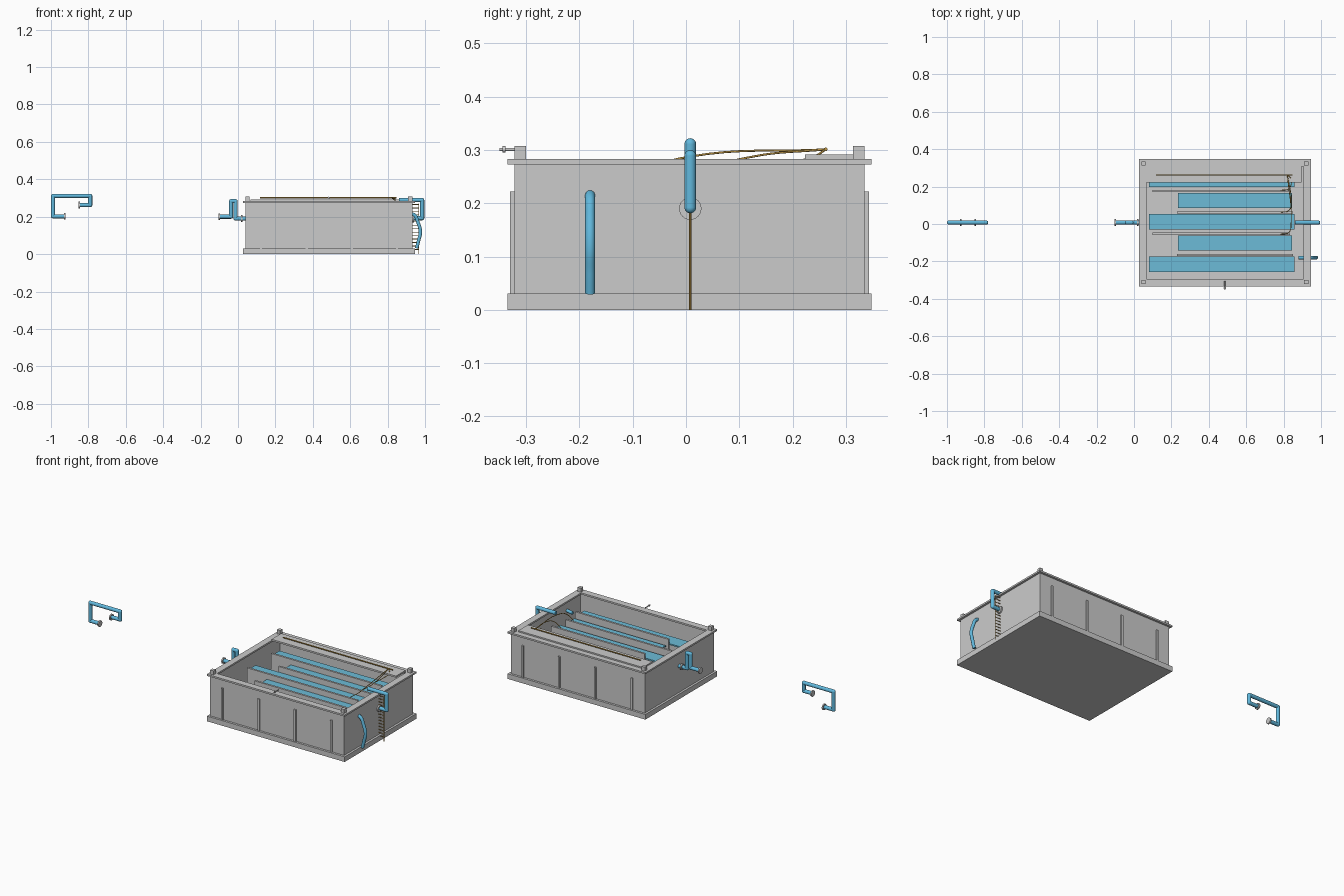
import bpy
import math
from mathutils import Vector

if "Cube" in bpy.data.objects:
    bpy.data.objects.remove(bpy.data.objects["Cube"])


def material(name, color):
    m = bpy.data.materials.new(name)
    m.diffuse_color = color
    m.use_nodes = True
    m.node_tree.nodes["Principled BSDF"].inputs["Base Color"].default_value = m.diffuse_color
    return m


BLUE = material("pipe_blue", (0.12, 0.48, 0.72, 1))
WATER = material("water_blue", (0.15, 0.5, 0.68, 1))
AMBER = material("amber", (0.5, 0.3, 0.06, 1))


def finish(ob, name, mat=None, smooth=False):
    ob.name = name
    if mat:
        ob.data.materials.append(mat)
    if smooth:
        bpy.ops.object.shade_smooth_by_angle()
    return ob


def box(name, x0, x1, y0, y1, z0, z1, mat=None):
    bpy.ops.mesh.primitive_cube_add(size=1, location=((x0 + x1) / 2, (y0 + y1) / 2, (z0 + z1) / 2))
    ob = bpy.context.object
    ob.scale = (x1 - x0, y1 - y0, z1 - z0)
    bpy.ops.object.transform_apply(location=False, rotation=False, scale=True)
    return finish(ob, name, mat)


def rod(name, a, b, r, mat=None, sides=16):
    a, b = Vector(a), Vector(b)
    bpy.ops.mesh.primitive_cylinder_add(vertices=sides, radius=r, depth=(b - a).length, location=(a + b) / 2)
    ob = bpy.context.object
    ob.rotation_euler = (b - a).to_track_quat('Z', 'Y').to_euler()
    return finish(ob, name, mat, True)


def pipe(name, xz, r=0.011, y=0.008):
    # straight lengths with ball elbows
    pts = [(x, y, z) for x, z in xz]
    for a, b in zip(pts, pts[1:]):
        rod(name + "_length", a, b, r, BLUE)
    for p in pts[1:-1]:
        bpy.ops.mesh.primitive_uv_sphere_add(segments=16, ring_count=8, radius=r, location=p)
        finish(bpy.context.object, name + "_elbow", BLUE, True)


def flange(name, x, z, r=0.02, y=0.008):
    rod(name, (x - 0.004, y, z), (x + 0.004, y, z), r, None, 24)


def tube(name, pts, r, mat):
    # smooth bent tube through a few points
    cu = bpy.data.curves.new(name, 'CURVE')
    cu.dimensions = '3D'
    cu.bevel_depth = r
    cu.bevel_resolution = 3
    cu.resolution_u = 8
    cu.use_fill_caps = True
    s = cu.splines.new('BEZIER')
    s.bezier_points.add(len(pts) - 1)
    for bp, p in zip(s.bezier_points, pts):
        bp.co = p
        bp.handle_left_type = bp.handle_right_type = 'AUTO'
    cu.materials.append(mat)
    ob = bpy.data.objects.new(name, cu)
    bpy.context.collection.objects.link(ob)


def frame(name, x0, x1, y0, y1, t, z0, z1):
    box(name + "_front", x0, x1, y0, y0 + t, z0, z1)
    box(name + "_back", x0, x1, y1 - t, y1, z0, z1)
    box(name + "_left", x0, x0 + t, y0 + t, y1 - t, z0, z1)
    box(name + "_right", x1 - t, x1, y0 + t, y1 - t, z0, z1)


# tank shell
box("base_slab", 0.027, 0.945, -0.335, 0.348, 0, 0.031)
frame("wall", 0.04, 0.932, -0.322, 0.335, 0.013, 0.031, 0.273)
frame("rim", 0.027, 0.945, -0.335, 0.348, 0.04, 0.273, 0.283)

# corner posts and side ribs
for x in (0.04, 0.91):
    for y in (-0.322, 0.313):
        box("corner_post", x, x + 0.022, y, y + 0.022, 0.283, 0.307)
for x in (0.123, 0.367, 0.608, 0.85):
    box("front_rib", x - 0.006, x + 0.006, -0.330, -0.322, 0.031, 0.222)
    box("back_rib", x - 0.006, x + 0.006, 0.335, 0.343, 0.031, 0.222)

# baffles and water channels
for i in range(4):
    y = 0.176 - 0.114 * i
    x0, x1 = ((0.10, 0.835), (0.23, 0.85))[i % 2]
    box("baffle", x0, x1, y - 0.006, y + 0.006, 0.031, 0.235)
for i in range(5):
    y = 0.24 - 0.114 * i
    x0, x1 = ((0.08, 0.858), (0.235, 0.845))[i % 2]
    box("water_strip", x0, x1, y - 0.041, y + 0.041, 0.195, 0.203, WATER)

# shelf and air header with three feed lines
box("shelf_plate", 0.067, 0.896, 0.223, 0.315, 0.281, 0.291)
rod("header_rod", (0.118, 0.262, 0.301), (0.848, 0.262, 0.301), 0.0035, AMBER, 12)
for y in (0.18, 0.063, -0.055):
    tube("feed_line", [(0.82, 0.262, 0.301), (0.84, y + 0.06, 0.287),
                       (0.83, y + 0.012, 0.272), (0.785, y, 0.24)], 0.002, AMBER)

# outlet pipe on the right
pipe("right_pipe", [(0.86, 0.289), (0.985, 0.289), (0.985, 0.192), (0.93, 0.192)])
flange("right_flange", 0.938, 0.190, 0.021)

# inlet pipe on the left
pipe("left_pipe", [(-0.105, 0.2), (-0.037, 0.2), (-0.037, 0.283),
                   (-0.013, 0.283), (-0.013, 0.190), (0.045, 0.190)])
flange("left_outer_flange", -0.101, 0.2, 0.018)
flange("left_inner_flange", 0.019, 0.190, 0.018)

# separate far pipe
pipe("far_pipe", [(-0.925, 0.202), (-0.989, 0.202), (-0.989, 0.311),
                  (-0.79, 0.311), (-0.79, 0.262), (-0.85, 0.262)])
flange("far_low_flange", -0.926, 0.202, 0.018)
flange("far_high_flange", -0.849, 0.262, 0.018)

# bent drain pipe
tube("drain_pipe", [(0.88, -0.18, 0.212), (0.94, -0.18, 0.211), (0.962, -0.18, 0.17),
                    (0.975, -0.18, 0.12), (0.965, -0.18, 0.07), (0.955, -0.18, 0.031)], 0.0095, BLUE)

# level gauge with tick rungs
rod("gauge_rod", (0.967, 0.008, 0), (0.967, 0.008, 0.27), 0.002, AMBER, 8)
for i in range(14):
    z = 0.025 + 0.0185 * i
    rod("gauge_rung", (0.932, 0.008, z), (0.967, 0.008, z), 0.0018, AMBER, 8)

# front probe
rod("probe_stem", (0.485, -0.35, 0.301), (0.485, -0.305, 0.301), 0.003)
rod("probe_disc", (0.485, -0.344, 0.301), (0.485, -0.339, 0.301), 0.006)
